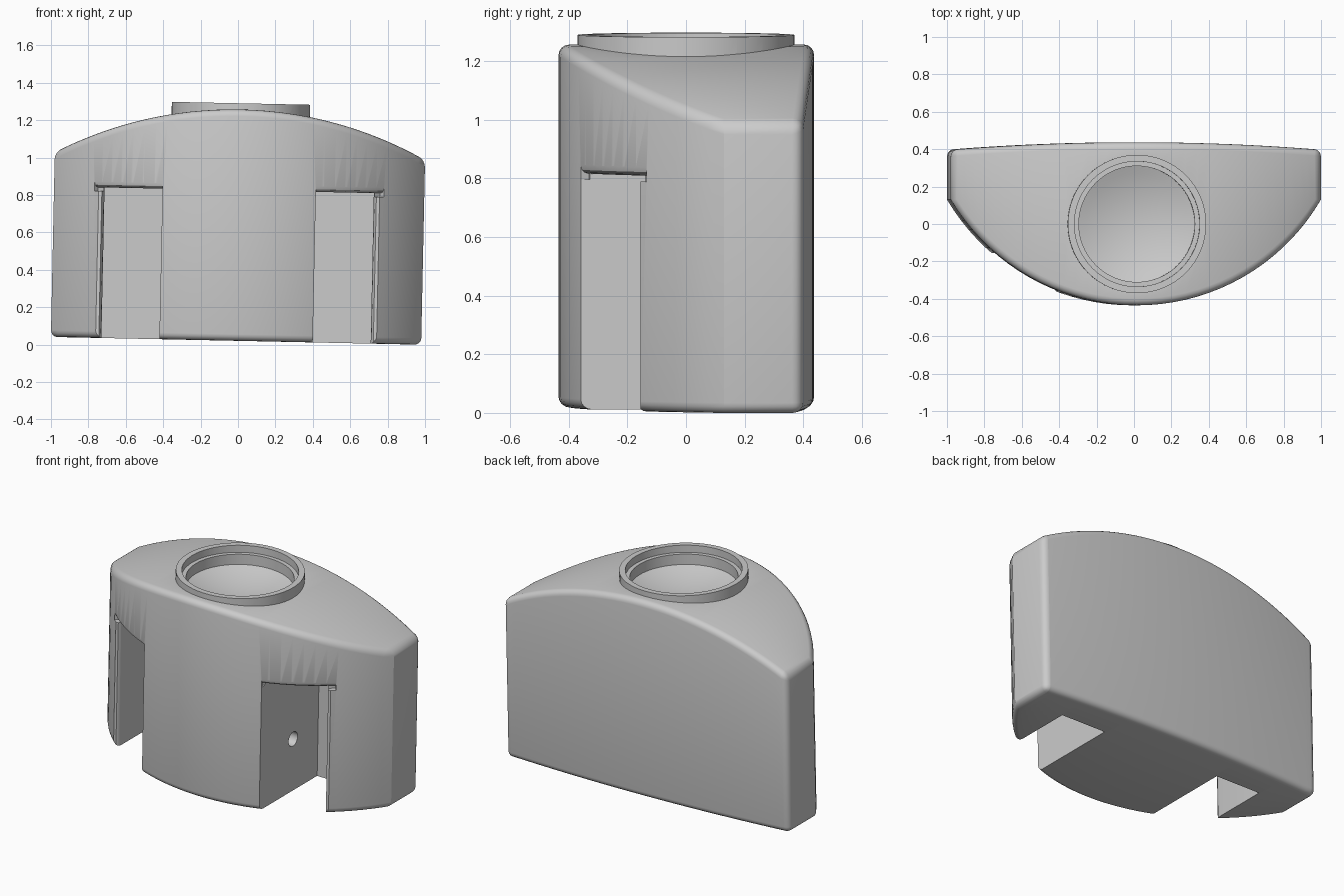
import bpy, bmesh
from math import sin, cos, asin, sqrt, pi

if "Cube" in bpy.data.objects:
    bpy.data.objects.remove(bpy.data.objects["Cube"])

HALF, FRONT, CORNER = 0.99, -0.435, 0.13      # half width, front apex, front/side corner
SAG = CORNER - FRONT
R = (HALF**2 + SAG**2) / (2 * SAG)            # front arc radius
CY = FRONT + R                                # front arc centre


def bow(x, peak, drop):
    """Circular arc height: peak in the middle, lower by drop at the ends."""
    r = (HALF**2 + drop**2) / (2 * drop)
    return peak - r + sqrt(r * r - x * x)


def make(name, bm):
    bmesh.ops.recalc_face_normals(bm, faces=bm.faces[:])
    me = bpy.data.meshes.new(name)
    bm.to_mesh(me)
    bm.free()
    ob = bpy.data.objects.new(name, me)
    bpy.context.collection.objects.link(ob)
    return ob


def loft(name, sections):
    """Solid through a row of closed sections with equal point counts."""
    bm = bmesh.new()
    rows = [[bm.verts.new(p) for p in s] for s in sections]
    n = len(rows[0])
    for a, b in zip(rows, rows[1:]):
        for i in range(n):
            j = (i + 1) % n
            bm.faces.new((a[i], a[j], b[j], b[i]))
    bm.faces.new(rows[0])
    bm.faces.new(rows[-1])
    return make(name, bm)


def lathe(name, profile, n=64):
    """Solid of revolution; profile starts and ends on the axis (r = 0)."""
    bm = bmesh.new()
    vs = [bm.verts.new((r, 0, z)) for r, z in profile]
    es = [bm.edges.new(e) for e in zip(vs, vs[1:])]
    bmesh.ops.spin(bm, geom=vs + es, cent=(0, 0, 0), axis=(0, 0, 1),
                   angle=2 * pi, steps=n, use_duplicate=False)
    bmesh.ops.remove_doubles(bm, verts=bm.verts[:], dist=1e-5)
    return make(name, bm)


def apply(ob, kind, **props):
    m = ob.modifiers.new(kind.title(), kind)
    for k, v in props.items():
        setattr(m, k, v)
    bpy.context.view_layer.objects.active = ob
    bpy.ops.object.modifier_apply(modifier=m.name)


def boolean(ob, tool, op='DIFFERENCE'):
    apply(ob, 'BOOLEAN', object=tool, operation=op, solver='EXACT')
    bpy.data.objects.remove(tool)


# Body: bowed front and back, arched top, rounded rims
sections = []
amax = asin(HALF / R)
N = 36
for i in range(N + 1):
    x = R * sin(amax * (2 * i / N - 1))
    x = max(-HALF, min(HALF, x))
    yf, yb = CY - sqrt(R * R - x * x), bow(x, 0.437, 0.04)
    top = bow(x, 1.237, 0.25)
    sections.append([(x, yf, 0), (x, yb, 0), (x, yb, top), (x, yf, top)])
body = loft("body", sections)
apply(body, 'BEVEL', width=0.04, segments=4, limit_method='ANGLE', angle_limit=0.75)

# Leg slots with rounded outer edge and rounded lintel
SLOT_TOP = 0.805
for s in (-1, 1):
    plan = [(0.41, 0.22), (0.72, 0.22), (0.72, -0.12), (0.724, -0.141), (0.734, -0.156),
            (0.753, -0.155), (0.777, -0.138), (0.84, -0.25), (0.84, -0.7), (0.41, -0.7)]
    boolean(body, loft("slot_cutter", [[(s * x, y, z) for x, y in plan]
                                       for z in (-0.2, SLOT_TOP)]))
    a0, a1 = asin(0.41 / R), asin(0.774 / R)
    prof = [(-0.03, -0.02), (-0.03, 0), (-0.015, 0.004), (-0.005, 0.013),
            (0.0, 0.03), (0.06, 0.03), (0.06, -0.02)]
    rows = []
    for i in range(9):
        a = a0 + (a1 - a0) * i / 8
        rows.append([(s * (R + d) * sin(a), CY - (R + d) * cos(a), SLOT_TOP + h)
                     for d, h in prof])
    boolean(body, loft("lintel_cutter", rows))

# Pin hole through the centre block
pin = [[(x, -0.03 + 0.045 * cos(t * pi / 12), 0.33 + 0.045 * sin(t * pi / 12))
        for t in range(24)] for x in (-0.55, 0.55)]
boolean(body, loft("pin_cutter", pin))

# Raised collar, stepped recess and shallow bowl
boolean(body, lathe("collar", [(0, 1.0), (0.37, 1.0), (0.37, 1.27), (0, 1.27)]), 'UNION')
bowl = [(0.31 * i / 8, 1.10 + 0.06 * (i / 8)**2) for i in range(9)]
boolean(body, lathe("recess_cutter", bowl + [(0.31, 1.225), (0.335, 1.225),
                                             (0.335, 1.4), (0, 1.4)]))

# Slight sideways lean of the whole piece
body.rotation_euler = (0, 0.021, 0)
body.location = (-0.0105, 0, 0.02)
bpy.ops.object.select_all(action='DESELECT')
body.select_set(True)
bpy.context.view_layer.objects.active = body
bpy.ops.object.shade_smooth_by_angle(angle=0.5)
